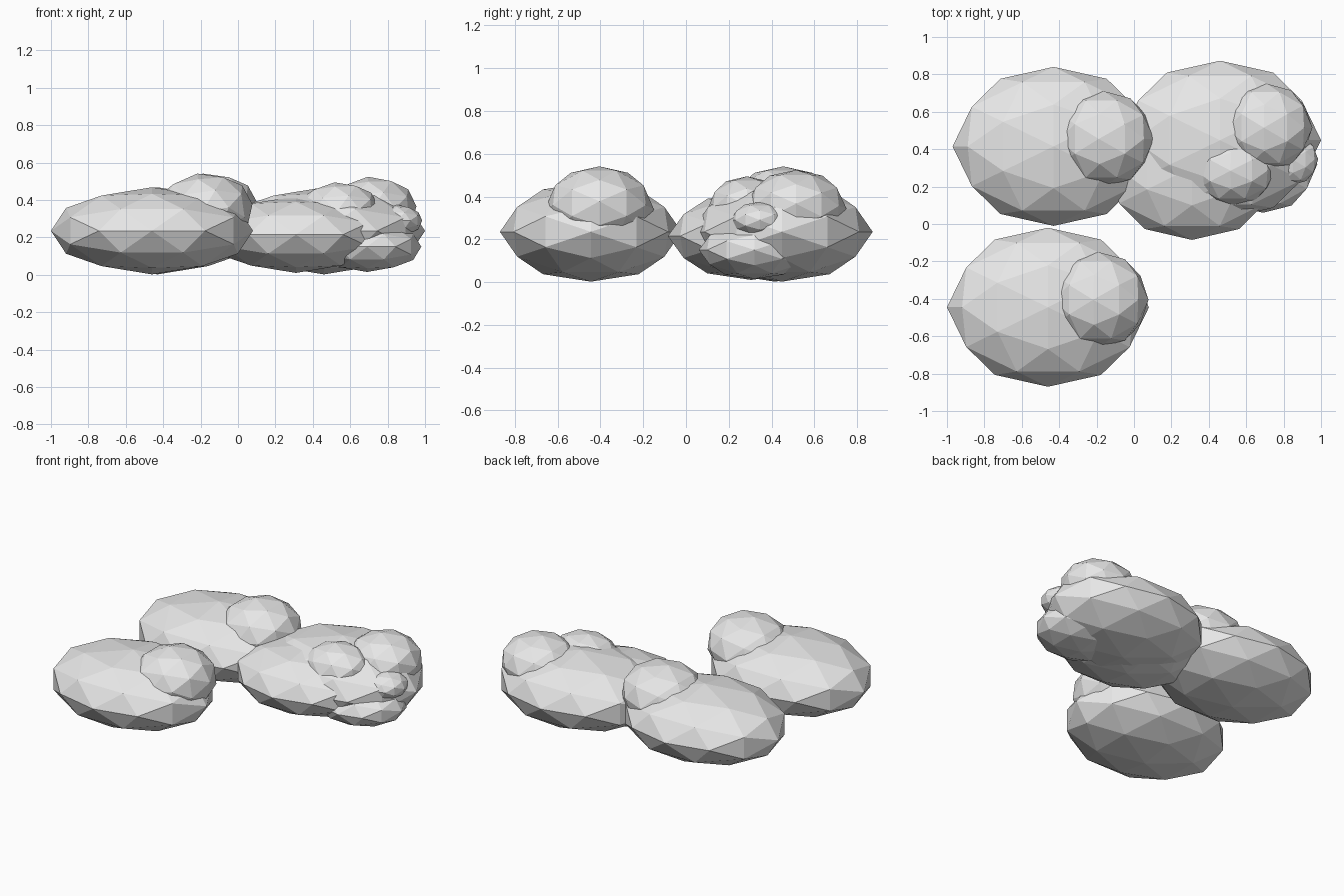
import bpy, bmesh, math
from mathutils import Matrix, Vector

if "Cube" in bpy.data.objects:
    bpy.data.objects.remove(bpy.data.objects["Cube"])

mat = bpy.data.materials.new("cloud_grey")
mat.diffuse_color = (0.8, 0.8, 0.8, 1)
mat.use_nodes = True
mat.node_tree.nodes["Principled BSDF"].inputs["Base Color"].default_value = mat.diffuse_color

# Turn the icosphere so an edge midpoint sits on every axis
ALIGN = Matrix.Rotation(-math.atan(0.618034), 4, 'X') @ Matrix.Rotation(-math.pi / 2, 4, 'Z')


def puff(name, centre, radii, tilt=0):
    """Flat-faced ellipsoid, tilted about y by the given degrees."""
    bm = bmesh.new()
    bmesh.ops.create_icosphere(bm, subdivisions=2, radius=1)
    m = (Matrix.Translation(Vector(centre)) @ Matrix.Rotation(math.radians(tilt), 4, 'Y')
         @ Matrix.Diagonal((*radii, 1)) @ ALIGN)
    bm.transform(m)
    mesh = bpy.data.meshes.new(name)
    bm.to_mesh(mesh)
    bm.free()
    mesh.materials.append(mat)
    bpy.context.collection.objects.link(bpy.data.objects.new(name, mesh))


# Three wide cloud bodies
BODY = (0.54, 0.425, 0.233)
bodies = {"front_cloud": (-0.46, -0.445), "back_cloud": (-0.43, 0.415), "right_cloud": (0.46, 0.448)}
for name, (x, y) in bodies.items():
    puff(name + "_body", (x, y, 0.235), BODY)

# One round puff on each of the two left clouds
for name in ("front_cloud", "back_cloud"):
    x, y = bodies[name]
    puff(name + "_puff", (x + 0.27, y + 0.04, 0.34), (0.27, 0.255, 0.203), -8)

# Extra lumps on the right cloud
puff("right_cloud_front_body", (0.31, 0.305, 0.215), (0.48, 0.39, 0.205))
puff("right_cloud_large_puff", (0.71, 0.515, 0.345), (0.245, 0.235, 0.18), -5)
puff("right_cloud_small_puff", (0.53, 0.285, 0.34), (0.225, 0.185, 0.155), -5)
puff("right_cloud_low_puff", (0.69, 0.32, 0.15), (0.29, 0.26, 0.135))
puff("right_cloud_side_puff", (0.85, 0.345, 0.29), (0.135, 0.135, 0.085))
